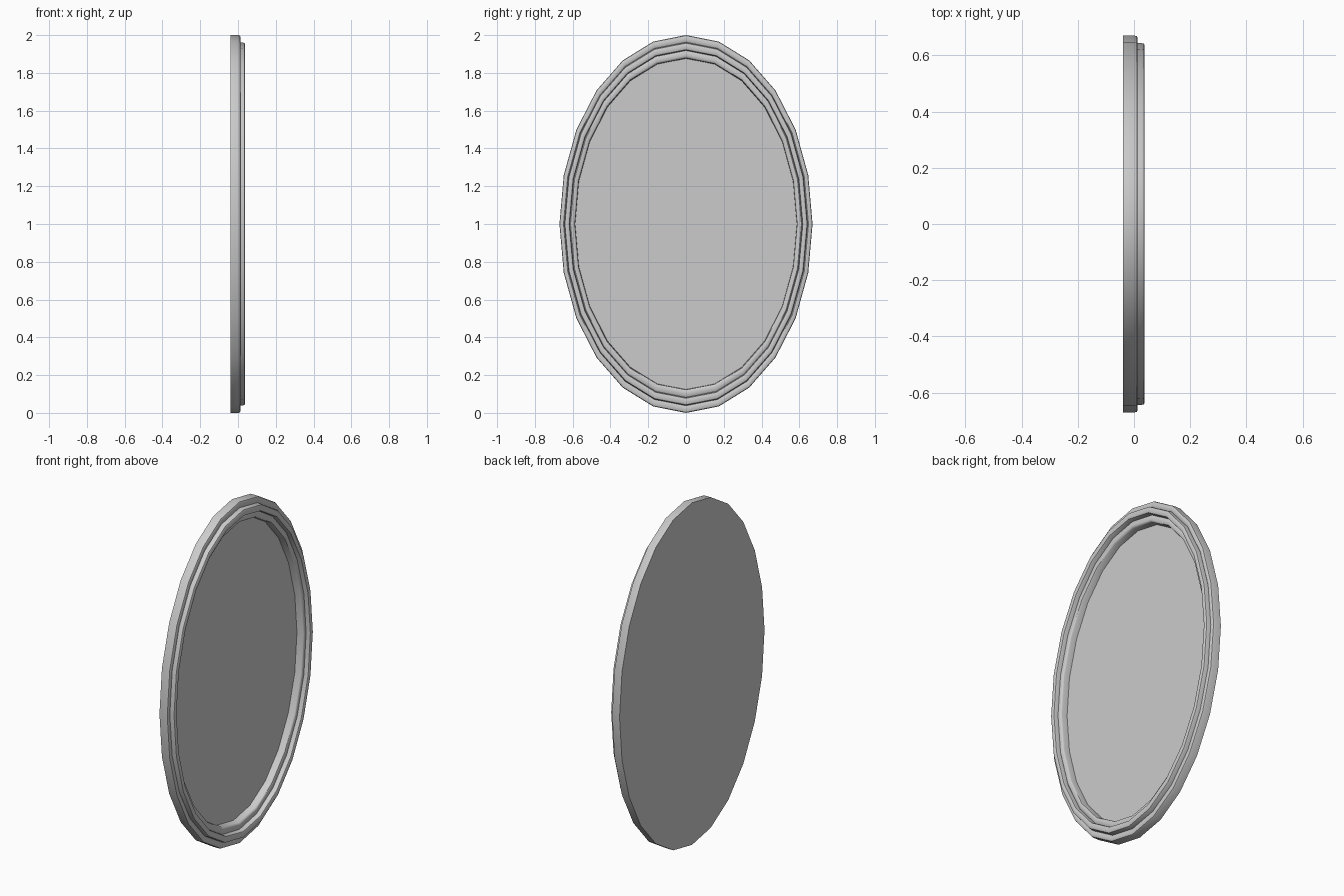
import bpy, bmesh, math

if "Cube" in bpy.data.objects:
    bpy.data.objects.remove(bpy.data.objects["Cube"])

SEGMENTS = 24
HALF_W, HALF_H = 0.67, 1.0


def oval_lathe(name, profile):
    """Sweep (scale, x) profile points around an upright 24-sided oval."""
    bm = bmesh.new()
    rings = []
    for s, x in profile:
        ring = []
        for i in range(SEGMENTS):
            a = 2 * math.pi * i / SEGMENTS
            ring.append(bm.verts.new((x, HALF_W * s * math.sin(a),
                                      1.0 + HALF_H * s * math.cos(a))))
        rings.append(ring)
    for r0, r1 in zip(rings, rings[1:]):
        for i in range(SEGMENTS):
            j = (i + 1) % SEGMENTS
            bm.faces.new((r0[i], r0[j], r1[j], r1[i]))
    # close both ends with flat oval faces
    bm.faces.new(rings[0])
    bm.faces.new(rings[-1])
    bmesh.ops.recalc_face_normals(bm, faces=bm.faces)
    mesh = bpy.data.meshes.new(name)
    bm.to_mesh(mesh)
    bm.free()
    obj = bpy.data.objects.new(name, mesh)
    bpy.context.collection.objects.link(obj)
    bpy.ops.object.select_all(action='DESELECT')
    obj.select_set(True)
    bpy.context.view_layer.objects.active = obj
    bpy.ops.object.shade_smooth_by_angle(angle=math.radians(40))
    return obj


# Flat back, rounded outer rim, raised middle bead, inner lip, recessed glass seat
frame_profile = [
    (1.0, -0.039),
    (1.0, 0.003), (0.997, 0.010), (0.990, 0.013),
    (0.968, 0.013), (0.962, 0.009),
    (0.960, 0.028), (0.957, 0.035), (0.950, 0.038),
    (0.930, 0.038), (0.923, 0.035), (0.920, 0.028),
    (0.918, 0.009), (0.912, 0.013),
    (0.890, 0.013), (0.882, 0.010), (0.878, 0.003),
    (0.876, -0.031),
]
oval_lathe("mirror_frame", frame_profile)

# Thin glass plate resting on the seat
oval_lathe("mirror_glass", [(0.875, -0.031), (0.875, -0.029)])
